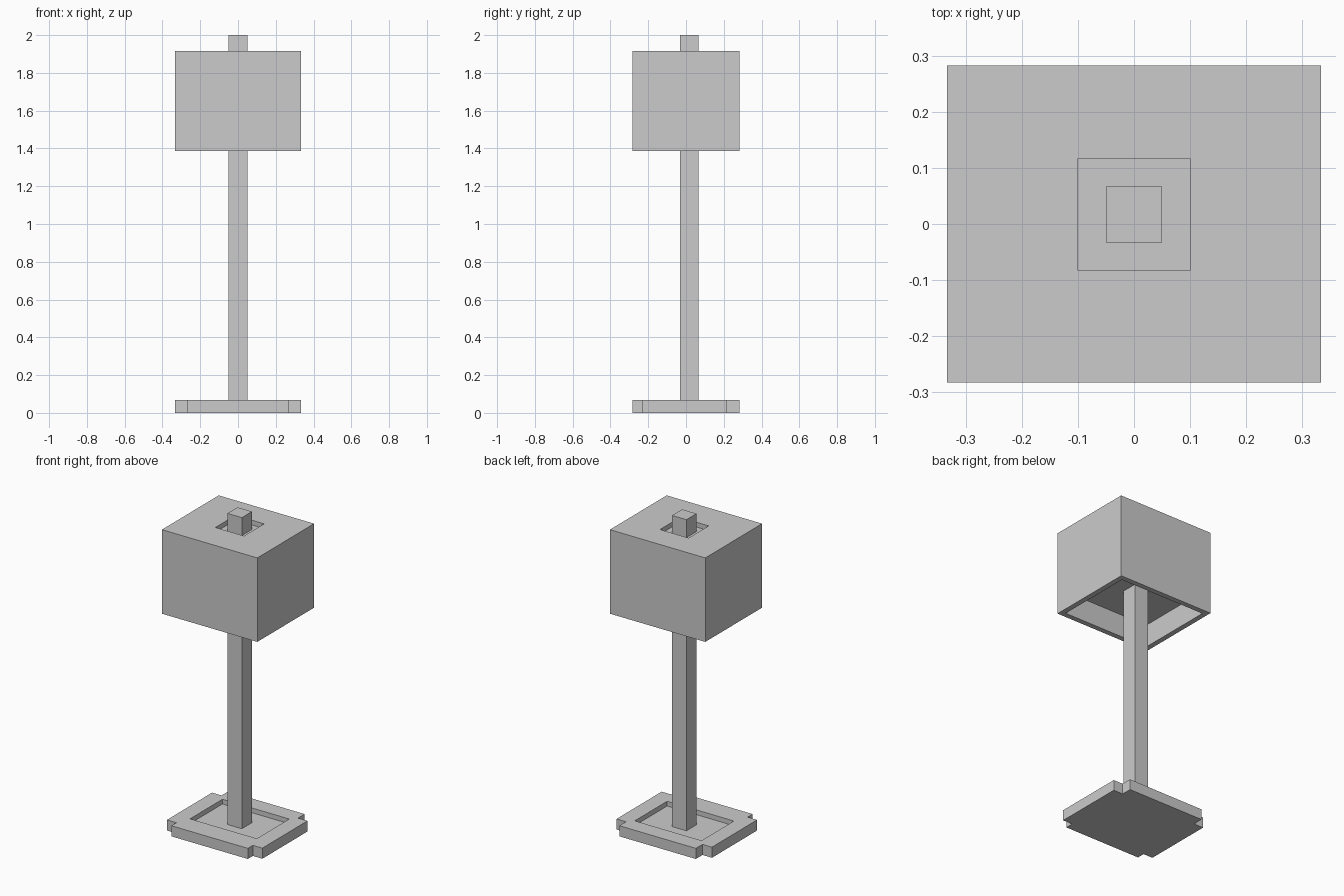
import bpy
import bmesh

cube = bpy.data.objects.get("Cube")
if cube:
    bpy.data.objects.remove(cube, do_unlink=True)

grey = bpy.data.materials.new("plain_grey")
grey.use_nodes = True
colour = (0.6, 0.6, 0.6, 1)
grey.diffuse_color = colour
for node in grey.node_tree.nodes:
    if node.type == "BSDF_PRINCIPLED":
        node.inputs["Base Color"].default_value = colour


def rect(x, y0, y1):
    """Rectangle outline, symmetric in x."""
    return [(-x, y0), (x, y0), (x, y1), (-x, y1)]


def notched(x, y0, y1, nx, n0, n1):
    """Rectangle outline with a square notch at each corner."""
    half = [(nx, y0), (nx, n0), (x, n0), (x, n1), (nx, n1), (nx, y1)]
    return half + [(-px, py) for px, py in reversed(half)]


def layered(name, layers):
    """Closed solid skinned through a chain of (outline, height) loops."""
    bm = bmesh.new()
    loops = [[bm.verts.new((x, y, z)) for x, y in pts] for pts, z in layers]
    for a, b in zip(loops, loops[1:]):
        if len(a) == len(b):
            for i in range(len(a)):
                j = (i + 1) % len(a)
                bm.faces.new((a[i], a[j], b[j], b[i]))
        else:
            # Flat ring between outlines with different corner counts
            edges = []
            for ring in (a, b):
                for i, v in enumerate(ring):
                    w = ring[(i + 1) % len(ring)]
                    edges.append(bm.edges.get((v, w)) or bm.edges.new((v, w)))
            bmesh.ops.triangle_fill(bm, use_beauty=True, edges=edges, normal=(0, 0, 1))
    bm.faces.new(loops[0])
    bm.faces.new(loops[-1])
    bmesh.ops.recalc_face_normals(bm, faces=bm.faces[:])
    mesh = bpy.data.meshes.new(name)
    bm.to_mesh(mesh)
    bm.free()
    mesh.materials.append(grey)
    obj = bpy.data.objects.new(name, mesh)
    bpy.context.collection.objects.link(obj)
    return obj


# Notched foot with a shallow tray
foot = notched(0.333, -0.283, 0.283, 0.267, -0.233, 0.217)
tray = rect(0.233, -0.145, 0.178)
layered("base", [(foot, 0), (foot, 0.067), (tray, 0.067), (tray, 0.037)])

# Square pole running right through the shade
pole = rect(0.05, -0.033, 0.067)
layered("pole", [(pole, 0.03), (pole, 2.0)])

# Shade: hollow underneath, recessed on top around the pole
outer = rect(0.333, -0.283, 0.283)
inner = rect(0.3, -0.25, 0.25)
well = rect(0.1, -0.083, 0.117)
layered("shade", [(inner, 1.53), (inner, 1.387), (outer, 1.387),
                  (outer, 1.917), (well, 1.917), (well, 1.887)])
